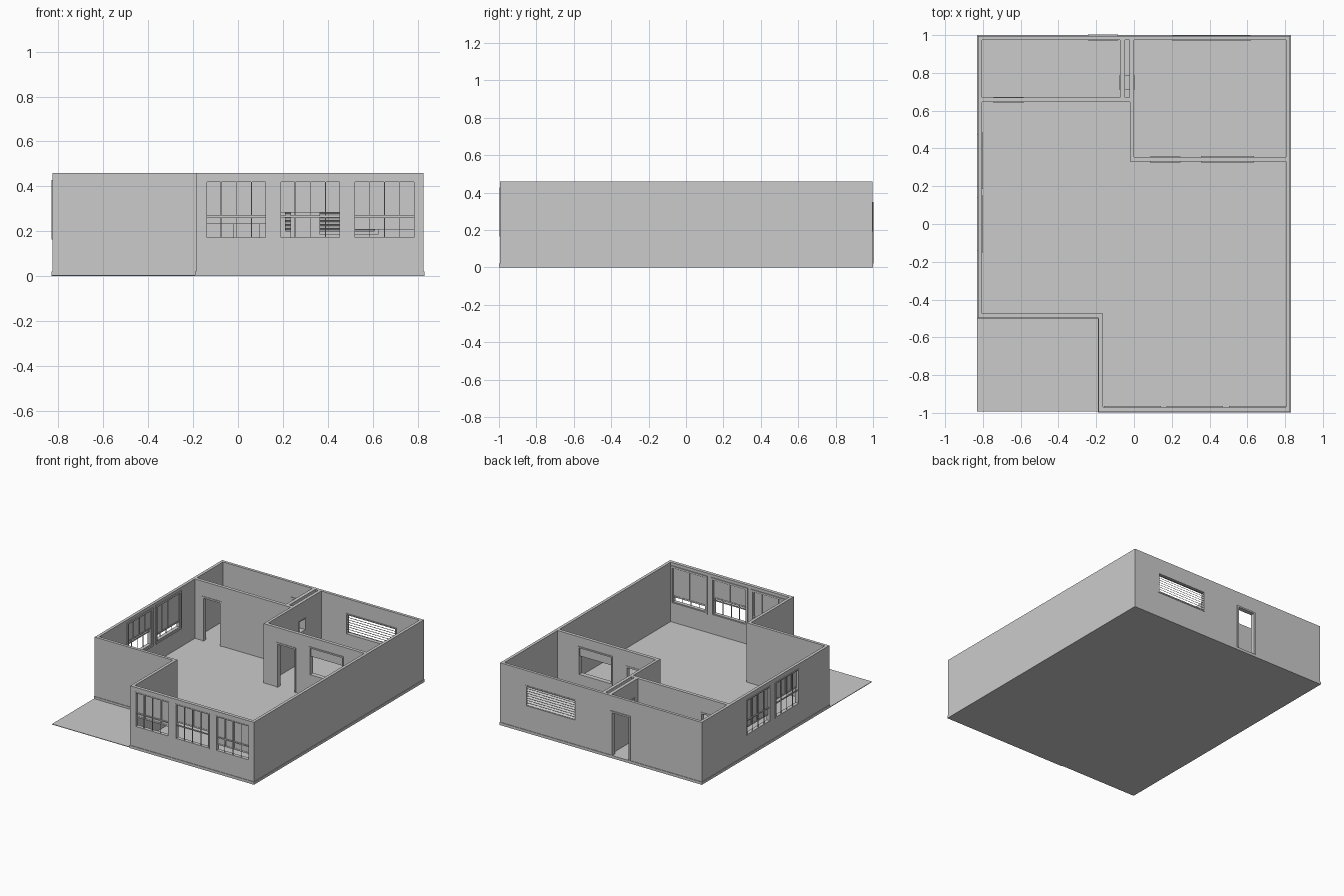
import bpy, bmesh, math
from mathutils import Matrix

if "Cube" in bpy.data.objects:
    bpy.data.objects.remove(bpy.data.objects["Cube"])

BASE, TOP, T = 0.02, 0.46, 0.025


def finish(name, bm):
    bmesh.ops.recalc_face_normals(bm, faces=bm.faces[:])
    me = bpy.data.meshes.new(name)
    bm.to_mesh(me)
    bm.free()
    ob = bpy.data.objects.new(name, me)
    bpy.context.collection.objects.link(ob)
    return ob


def prism(name, pts, z0, z1):
    """Extrude a plan outline from z0 to z1."""
    bm = bmesh.new()
    face = bm.faces.new([bm.verts.new((x, y, z0)) for x, y in pts])
    new = bmesh.ops.extrude_face_region(bm, geom=[face])["geom"]
    bmesh.ops.translate(bm, vec=(0, 0, z1 - z0),
                        verts=[v for v in new if isinstance(v, bmesh.types.BMVert)])
    return finish(name, bm)


def rect(x0, x1, y0, y1):
    return [(x0, y0), (x1, y0), (x1, y1), (x0, y1)]


def boxes(name, items, loc=(0, 0), turn=0):
    """One mesh of boxes (x0,x1,y0,y1,z0,z1[,tilt]), turned and moved in plan."""
    bm = bmesh.new()
    place = Matrix.Translation((loc[0], loc[1], 0)) @ Matrix.Rotation(math.radians(turn), 4, 'Z')
    for x0, x1, y0, y1, z0, z1, *tilt in items:
        m = Matrix.Translation(((x0 + x1) / 2, (y0 + y1) / 2, (z0 + z1) / 2))
        m = m @ Matrix.Rotation(math.radians(tilt[0] if tilt else 0), 4, 'X')
        m = m @ Matrix.Diagonal((x1 - x0, y1 - y0, z1 - z0, 1))
        bmesh.ops.create_cube(bm, size=1, matrix=place @ m)
    return finish(name, bm)


def frame(w, z0, z1, b, y0, y1, sill=True):
    """Border of width b just inside a w-wide opening."""
    h = w / 2
    low = z0 + b if sill else z0
    out = [(-h, -h + b, y0, y1, low, z1 - b), (h - b, h, y0, y1, low, z1 - b),
           (-h, h, y0, y1, z1 - b, z1)]
    return out + [(-h, h, y0, y1, z0, low)] if sill else out


def cut(target, cutter):
    mod = target.modifiers.new("cut", 'BOOLEAN')
    mod.operation, mod.solver, mod.object = 'DIFFERENCE', 'EXACT', cutter
    bpy.context.view_layer.objects.active = target
    bpy.ops.object.modifier_apply(modifier=mod.name)
    bpy.data.objects.remove(cutter)


# Floor slab with plinth edge, and the thin porch in the corner
def outline(e):
    return [(-.827 - e, -.497 - e), (-.187 - e, -.497 - e), (-.187 - e, -.995 - e),
            (.827 + e, -.995 - e), (.827 + e, .996 + e), (-.827 - e, .996 + e)]


prism("floor_slab", outline(.004), 0, BASE)
prism("porch", rect(-.83, -.19, -.993, -.5), 0, .004)

# Walls: solid block with the rooms hollowed out
walls = prism("walls", outline(0), BASE, TOP)
rooms = [
    [(-.805, -.475), (-.165, -.475), (-.165, -.97), (.805, -.97), (.805, .33),
     (-.021, .33), (-.021, .645), (-.805, .645)],   # main room
    rect(-.805, -.074, .67, .975),                  # back left room
    rect(0, .805, .355, .975),                      # back right room
    rect(-.048, -.021 - .003, .67, .975),           # service cavity
]
for r in rooms:
    cut(walls, prism("room_cutter", r, -.1, .6))

# Openings: plan rectangle and height range
WZ0, WZ1, WW = .164, .427, .278
front_x = (-.008, .322, .653)
left_y = (.335, 0)
openings = [(x - WW / 2, x + WW / 2, -1.1, -.9, WZ0, WZ1) for x in front_x]
openings += [(-.9, -.75, y - WW / 2, y + WW / 2, WZ0, WZ1) for y in left_y]
doors = [("back_door", -.164, .975), ("left_room_door", -.665, .645), ("right_room_door", .165, .33)]
openings += [(x - .078, x + .078, y - .03, y + .06, 0, .345) for _, x, y in doors]
openings += [(.205, .615, .9, 1.1, .195, .348),      # louvre window
             (.357, .632, .3, .4, .18, .385),        # serving hatch
             (-.1, .03, .712, .788, .245, .33)]      # vent between back rooms
for i in openings:
    cut(walls, boxes("opening_cutter", [i]))


def sash_window(name, loc, turn, drop):
    """Sash window; drop is the height of the raised sash's lower edge."""
    items = frame(WW, WZ0, WZ1, .008, -.027, 0)                  # lining
    items += frame(WW + .022, WZ0 - .011, WZ1 + .011, .014, 0, .006)  # inner trim
    h = WW / 2 - .008
    items += [(x - .002, x + .002, -.023, -.019, WZ0 + .008, WZ1 - .008)
              for x in (-.068, 0, .068)]                         # upright bars
    items += [(-h, h, -.019, -.012, .262, .27),                  # meeting rail
              (-h, h, -.011, -.003, drop, drop + .01)]           # lower rail
    items += [(x - .002, x + .002, -.012, -.003, drop + .01, WZ1 - .008)
              for x in (-.068, 0, .068)]
    boxes(name + "_frame", items, loc, turn)
    boxes(name + "_panes", [(-h, h, -.009, -.006, drop + .01, WZ1 - .008)], loc, turn)


for n, (x, d) in enumerate(zip(front_x, (.232, .283, .207))):
    sash_window(f"front_window_{n + 1}", (x, -.97), 0, d)
for n, (y, d) in enumerate(zip(left_y, (.21, .285))):
    sash_window(f"left_window_{n + 1}", (-.805, y), -90, d)

# Door linings
for name, x, y in doors:
    boxes(name + "_frame", frame(.16, BASE, .35, .012, -.004, T + .003, sill=False), (x, y))

# Louvre window in the back wall, slats falling outward
slats = frame(.414, .193, .35, .008, -.005, T - .001)
step = .141 / 8
slats += [(-.199, .199, .003, .023, z - .001, z + .001, -35)
          for z in (.201 + step * (i + .5) for i in range(8))]
boxes("back_louvre_window", slats, (.41, .975))

# Serving hatch with closed head panel
hatch = frame(.28, .175, .39, .01, -.005, T + .005)
hatch += [(-.13, .13, .004, T - .004, .318, .38)]
boxes("serving_hatch", hatch, (.4945, .33))

# Vent sleeve through the double wall
boxes("vent_sleeve", frame(.08, .242, .333, .005, -.077, .003), (0, .75), 90).location = (-.074, 0, 0)
